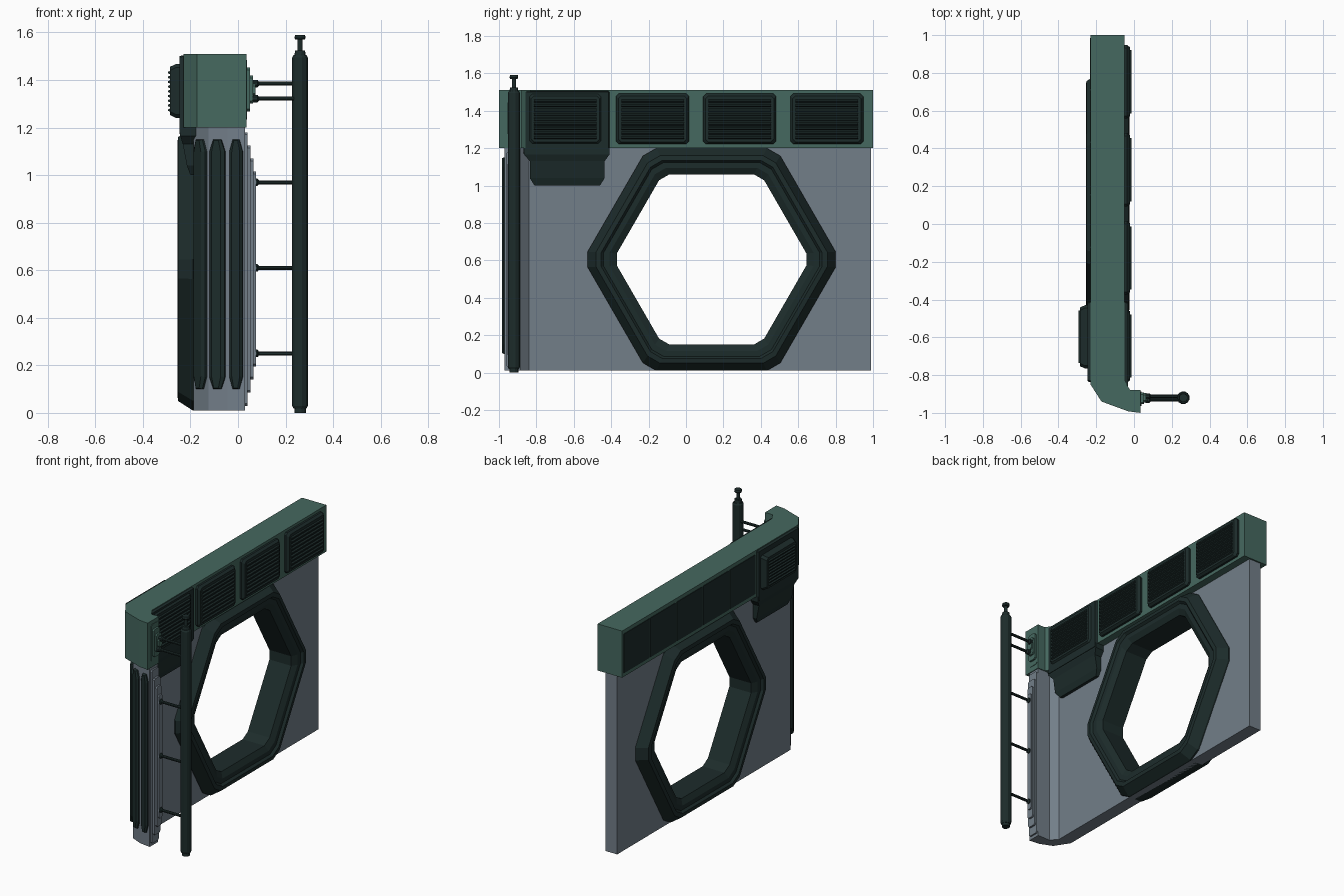
import bpy, bmesh, math
from mathutils import Vector, Matrix

if "Cube" in bpy.data.objects:
    bpy.data.objects.remove(bpy.data.objects["Cube"])


def material(name, rgb):
    m = bpy.data.materials.new(name)
    m.diffuse_color = (*rgb, 1)
    m.use_nodes = True
    m.node_tree.nodes["Principled BSDF"].inputs["Base Color"].default_value = m.diffuse_color
    return m


GREY = material("wall_grey", (0.17, 0.21, 0.25))
GREEN = material("beam_green", (0.06, 0.14, 0.115))
DARK = material("dark_trim", (0.012, 0.025, 0.024))


def loft(name, rings, mat, closed=False):
    """Bridge equal rings of points; cap the ends, or join last to first."""
    bm = bmesh.new()
    vs = [[bm.verts.new(p) for p in r] for r in rings]
    n = len(rings[0])
    pairs = list(zip(vs, vs[1:])) + ([(vs[-1], vs[0])] if closed else [])
    for a, b in pairs:
        for i in range(n):
            j = (i + 1) % n
            bm.faces.new((a[i], a[j], b[j], b[i]))
    if not closed:
        bm.faces.new(vs[0])
        bm.faces.new(vs[-1])
    bmesh.ops.recalc_face_normals(bm, faces=bm.faces)
    me = bpy.data.meshes.new(name)
    bm.to_mesh(me)
    bm.free()
    me.materials.append(mat)
    ob = bpy.data.objects.new(name, me)
    bpy.context.collection.objects.link(ob)
    return ob


def extrude_z(name, plan, z0, z1, mat):
    return loft(name, [[(x, y, z) for x, y in plan] for z in (z0, z1)], mat)


def cut_rect(x, y0, y1, z0, z1, c):
    """Rectangle facing x with cut corners."""
    return [(x, y0 + c, z0), (x, y1 - c, z0), (x, y1, z0 + c), (x, y1, z1 - c),
            (x, y1 - c, z1), (x, y0 + c, z1), (x, y0, z1 - c), (x, y0, z0 + c)]


def plate(name, x0, x1, y0, y1, z0, z1, mat, c=0.012, slope=0.0):
    """Plate from x0 to x1, with the outer half of its edge sloping inwards."""
    s = slope
    xm = (x0 + x1) / 2
    return loft(name, [cut_rect(x0, y0, y1, z0, z1, c), cut_rect(xm, y0, y1, z0, z1, c),
                       cut_rect(x1, y0 + s, y1 - s, z0 + s, z1 - s, c)], mat)


def lathe(name, prof, origin, axis, mat, sides=10):
    """Turned part: prof is (distance along axis, radius)."""
    q = Vector((0, 0, 1)).rotation_difference(Vector(axis))
    rings = [[Vector(origin) + q @ Vector((r * math.cos(a), r * math.sin(a), d))
              for a in [2 * math.pi * (k + .5) / sides for k in range(sides)]] for d, r in prof]
    return loft(name, rings, mat)


def hexagon(x, apothem, cut=0.07):
    """Flat-topped hexagon with trimmed corners, facing x."""
    r = apothem / math.cos(math.pi / 6)
    cs = [Vector((x, 0.137 + r * math.cos(k * math.pi / 3), 0.605 + r * math.sin(k * math.pi / 3)))
          for k in range(6)]
    out = []
    for k in range(6):
        out += [cs[k].lerp(cs[k - 1], cut), cs[k].lerp(cs[(k + 1) % 6], cut)]
    return out


# Wall with curved front end and hexagonal opening
wall_plan = [(-.187, .99), (-.1, .99), (-.1, -.84), (-.06, -.885), (.03, -.885),
             (.03, -.97), (-.045, -.96), (-.125, -.925), (-.187, -.83)]
wall = extrude_z("wall", wall_plan, 0.01, 1.21, GREY)
cutter = loft("opening_cutter", [hexagon(-.5, .5), hexagon(.3, .5)], GREY)
mod = wall.modifiers.new("opening", 'BOOLEAN')
mod.object, mod.operation, mod.solver = cutter, 'DIFFERENCE', 'EXACT'
bpy.context.view_layer.objects.active = wall
bpy.ops.object.modifier_apply(modifier=mod.name)
bpy.data.objects.remove(cutter)

# Hexagonal window frame, same profile on both wall faces
MID = -0.14
prof = [(.595, .05), (.555, .112), (.53, .115), (.518, .1), (.49, .1), (.455, .08)]
rings = [hexagon(MID + h, a) for a, h in prof] + [hexagon(MID - h, a) for a, h in reversed(prof)]
loft("window_frame", rings, DARK, closed=True)

# Top beam
beam_plan = [(-.23, 1), (-.05, 1), (-.05, -.83), (-.02, -.88), (.035, -.88),
             (.035, -1), (-.03, -.992), (-.172, -.94), (-.23, -.85)]
extrude_z("top_beam", beam_plan, 1.2, 1.51, GREEN)

# Dark panels along the back of the beam
for i in range(5):
    y = -.4 + i * .278
    plate(f"back_panel_{i}", -.2, -.234, y + .004, y + .274, 1.225, 1.485, DARK, .002)


def vent(name, x0, out, y0, y1, z0, z1, depth):
    """Louvred box standing out from x0 in the direction out."""
    plate(name, x0, x0 + out * depth, y0, y1, z0, z1, DARK, .015, .012)
    n = 9
    step = (z1 - z0 - .05) / n
    x1 = x0 + out * depth
    for k in range(n):
        z = z0 + .025 + k * step
        a, b = x1 - out * .004, x1 + out * .009
        ring = lambda y: [(a, y, z), (b, y, z + step * .25), (b, y, z + step * .6), (a, y, z + step * .85)]
        loft(f"{name}_slat_{k}", [ring(y0 + .028), ring(y1 - .028)], DARK)


# Four vents on the inner side, one deeper box on the back
for i in range(4):
    y = -.84 + i * .466
    vent(f"vent_{i}", -.052, 1, y, y + .39, 1.222, 1.492, .03)
vent("back_vent", -.235, -1, -.765, -.43, 1.24, 1.468, .05)

# Bracket clasping the beam: side plates and a tapered lower block
for name, x0, x1 in (("inner_bracket_plate", -.07, -.033), ("back_bracket_plate", -.2, -.247)):
    plate(name, x0, x1, -.87 if x0 > -.1 else -.835, -.41, 1.17, 1.505, DARK, .005, .004)
block = [(-.865, -.41, -.243, -.036, 1.2), (-.865, -.41, -.243, -.036, 1.165),
         (-.835, -.435, -.232, -.05, 1.13), (-.835, -.435, -.215, -.065, 1.04),
         (-.81, -.46, -.2, -.08, 1.0)]
loft("bracket_block", [[(a, y0 + (.03 if a < -.14 else 0), z), (b, y0, z), (b, y1, z), (a, y1, z)]
                       for y0, y1, a, b, z in block], DARK)

# Vertical strips on the curved front end
for i, (p, q) in enumerate(zip(wall_plan[5:8], wall_plan[6:9])):
    p, q = Vector((*p, 0)), Vector((*q, 0))
    along = (q - p).normalized()
    out = Vector((along.y, -along.x, 0))
    if out.y > 0:
        out = -out
    c, w = (p + q) / 2, (q - p).length / 2 * (.74 if i == 0 else .8)

    def ring(off, s):
        pts = [(-w * .5, .1), (w * .5, .1), (w, .15), (w, 1.1), (w * .5, 1.15),
               (-w * .5, 1.15), (-w, 1.1), (-w, .15)]
        return [c + along * u * s + out * off + Vector((0, 0, .625 + (z - .625) * (.98 + .02 * s)))
                for u, z in pts]
    loft(f"front_strip_{i}", [ring(-.01, 1), ring(.008, 1), ring(.018, .6)], DARK)

# Stepped end plates on wall and beam
for i, x in enumerate((.04, .053, .065, .075)):
    y0, y1, d = -.963 + .009 * i, -.888 - .004 * i, .055 * i
    plate(f"wall_step_{i}", .02, x, y0, y1, .03 + d, 1.18 - d, GREY, .01)
    plate(f"beam_step_{i}", .02, x - .002, y0, y1, 1.235 + d * .6, 1.485 - d * .6, GREEN, .01)

# Mast with stepped foot and cap
mast = [(0, .025), (.018, .025), (.018, .028), (.03, .034), (1.495, .034), (1.505, .028),
        (1.505, .024), (1.525, .022), (1.525, .011), (1.57, .011), (1.57, .02), (1.577, .024),
        (1.59, .022)]
lathe("mast", mast, (.261, -.92, 0), (0, 0, 1), DARK, 12)

# Rods joining the mast to the wall
for i, (y, z) in enumerate(((-.912, 1.385), (-.932, 1.322), (-.92, .97), (-.92, .61), (-.92, .25))):
    lathe(f"mast_rod_{i}", [(0, .017), (.02, .017), (.026, .009), (.2, .009)],
          (.062, y, z), (1, 0, 0), DARK, 8)
